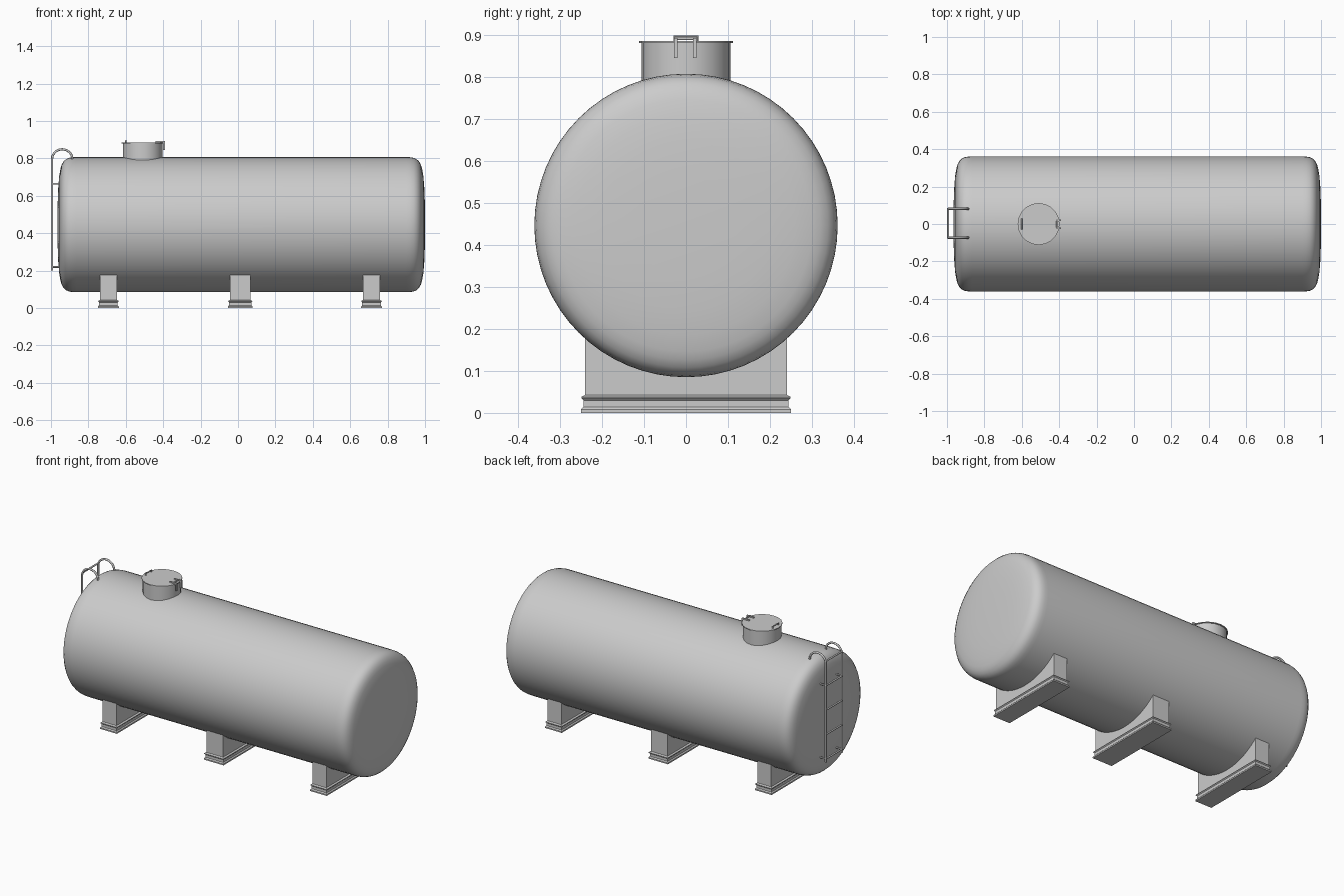
import bpy, bmesh, math

if "Cube" in bpy.data.objects:
    bpy.data.objects.remove(bpy.data.objects["Cube"])

CZ, R = 0.446, 0.361          # tank axis height and radius


def finish(name, bm, angle=35):
    bmesh.ops.remove_doubles(bm, verts=bm.verts, dist=1e-5)
    bmesh.ops.recalc_face_normals(bm, faces=bm.faces)
    me = bpy.data.meshes.new(name)
    bm.to_mesh(me)
    bm.free()
    ob = bpy.data.objects.new(name, me)
    bpy.context.collection.objects.link(ob)
    bpy.ops.object.select_all(action='DESELECT')
    ob.select_set(True)
    bpy.context.view_layer.objects.active = ob
    bpy.ops.object.shade_smooth_by_angle(angle=math.radians(angle))
    return ob


def lathe(name, profile, axis, cent, steps, angle=35):
    # profile points are given in the xz plane, spun about an axis
    bm = bmesh.new()
    vs = [bm.verts.new((x, 0, z)) for x, z in profile]
    es = [bm.edges.new(p) for p in zip(vs, vs[1:])]
    bmesh.ops.spin(bm, geom=vs + es, cent=cent, axis=axis,
                   angle=math.tau, steps=steps, use_duplicate=False)
    return finish(name, bm, angle)


def tube(name, pts, r):
    cu = bpy.data.curves.new(name, 'CURVE')
    cu.dimensions = '3D'
    cu.bevel_depth, cu.bevel_resolution, cu.use_fill_caps = r, 2, True
    sp = cu.splines.new('POLY')
    sp.points.add(len(pts) - 1)
    for p, co in zip(sp.points, pts):
        p.co = (*co, 1)
    ob = bpy.data.objects.new(name, cu)
    bpy.context.collection.objects.link(ob)
    bpy.ops.object.select_all(action='DESELECT')
    ob.select_set(True)
    bpy.context.view_layer.objects.active = ob
    bpy.ops.object.convert(target='MESH')
    bpy.ops.object.shade_smooth_by_angle(angle=math.radians(50))
    return ob


def box(name, x0, x1, y0, y1, z0, z1):
    bm = bmesh.new()
    bmesh.ops.create_cube(bm, size=1)
    for v in bm.verts:
        v.co = ((x0 + x1) / 2 + v.co.x * (x1 - x0),
                (y0 + y1) / 2 + v.co.y * (y1 - y0),
                (z0 + z1) / 2 + v.co.z * (z1 - z0))
    return finish(name, bm)


# Tank shell with slightly domed, round-cornered ends
end = [(0, 0), (.001, .12), (.004, .20), (.009, .26), (.016, .30), (.022, .32),
       (.032, .338), (.045, .35), (.06, .357), (.08, .3605), (.10, R)]
profile = [(-.965 + d, CZ + r) for d, r in end]
profile += [(1.0 - d, CZ + r) for d, r in reversed(end)]
lathe("tank_shell", profile, (1, 0, 0), (0, 0, CZ), 64, 50)


# Saddle supports: moulded foot and a block cradling the tank
def saddle(name, x, hx):
    bm = bmesh.new()
    hy, n = .24, 16
    rings = [(0, .01), (.008, .01), (.014, .004), (.030, .004),
             (.035, .009), (.038, .009), (.043, 0)]
    prev = None
    for z, o in rings:
        ring = [bm.verts.new((x + sx * (hx + o), sy * (hy + o), z))
                for sx, sy in ((-1, -1), (1, -1), (1, 1), (-1, 1))]
        if prev:
            for i in range(4):
                j = (i + 1) % 4
                bm.faces.new((prev[i], prev[j], ring[j], ring[i]))
        else:
            bm.faces.new(ring[::-1])
        prev = ring
    ys = [-hy + 2 * hy * i / n for i in range(n + 1)]
    outline = [(y, CZ - math.sqrt((R - .002) ** 2 - y * y)) for y in ys]
    outline = [(hy, .043), (-hy, .043)][::-1] + outline[::-1]
    a = [bm.verts.new((x - hx, y, z)) for y, z in outline]
    b = [bm.verts.new((x + hx, y, z)) for y, z in outline]
    bm.faces.new(a)
    bm.faces.new(b[::-1])
    for i in range(1, len(a)):          # skip the joint with the foot
        j = (i + 1) % len(a)
        bm.faces.new((a[i], a[j], b[j], b[i]))
    finish(name, bm, 25)


saddle("left_saddle", -.693, .046)
saddle("middle_saddle", .012, .056)
saddle("right_saddle", .714, .046)

# Manhole collar and thin lid
MX = -.51
lathe("manhole_collar", [(MX + .106, .77), (MX + .106, .882)],
      (0, 0, 1), (MX, 0, 0), 20)
lathe("manhole_lid", [(MX, .880), (MX + .112, .880), (MX + .112, .885), (MX, .885)],
      (0, 0, 1), (MX, 0, 0), 20)

# Lid handle
tube("lid_handle", [(-.60, -.027, .88), (-.60, -.027, .896),
                    (-.60, .027, .896), (-.60, .027, .88)], .0035)

# Hinge: two bent arms and a cross pin
for side, y in (("front", -.024), ("back", .021)):
    box(f"hinge_{side}_arm", -.44, -.391, y - .004, y + .004, .884, .892)
    box(f"hinge_{side}_drop", -.400, -.391, y - .004, y + .004, .845, .886)
tube("hinge_pin", [(-.412, -.028, .891), (-.412, .025, .891)], .004)

# Ladder: hooked rails, stand-offs and rungs
LX, LR, RY = -.994, .006, (-.073, .081)
for side, y in zip(("front", "back"), RY):
    arc = [(-.940 - .054 * math.cos(t), y, .797 + .052 * math.sin(t))
           for t in (math.pi * i / 14 for i in range(15))]
    tube(f"ladder_{side}_rail", [(LX, y, .20)] + arc + [(-.885, y, .78)], LR)
    for z in (.22, .665):
        tube(f"ladder_{side}_standoff", [(LX, y, z), (-.945, y, z)], .005)
for i in range(5):
    z = .22 + i * .148
    tube(f"ladder_rung_{i + 1}", [(LX, RY[0], z), (LX, RY[1], z)], .005)
